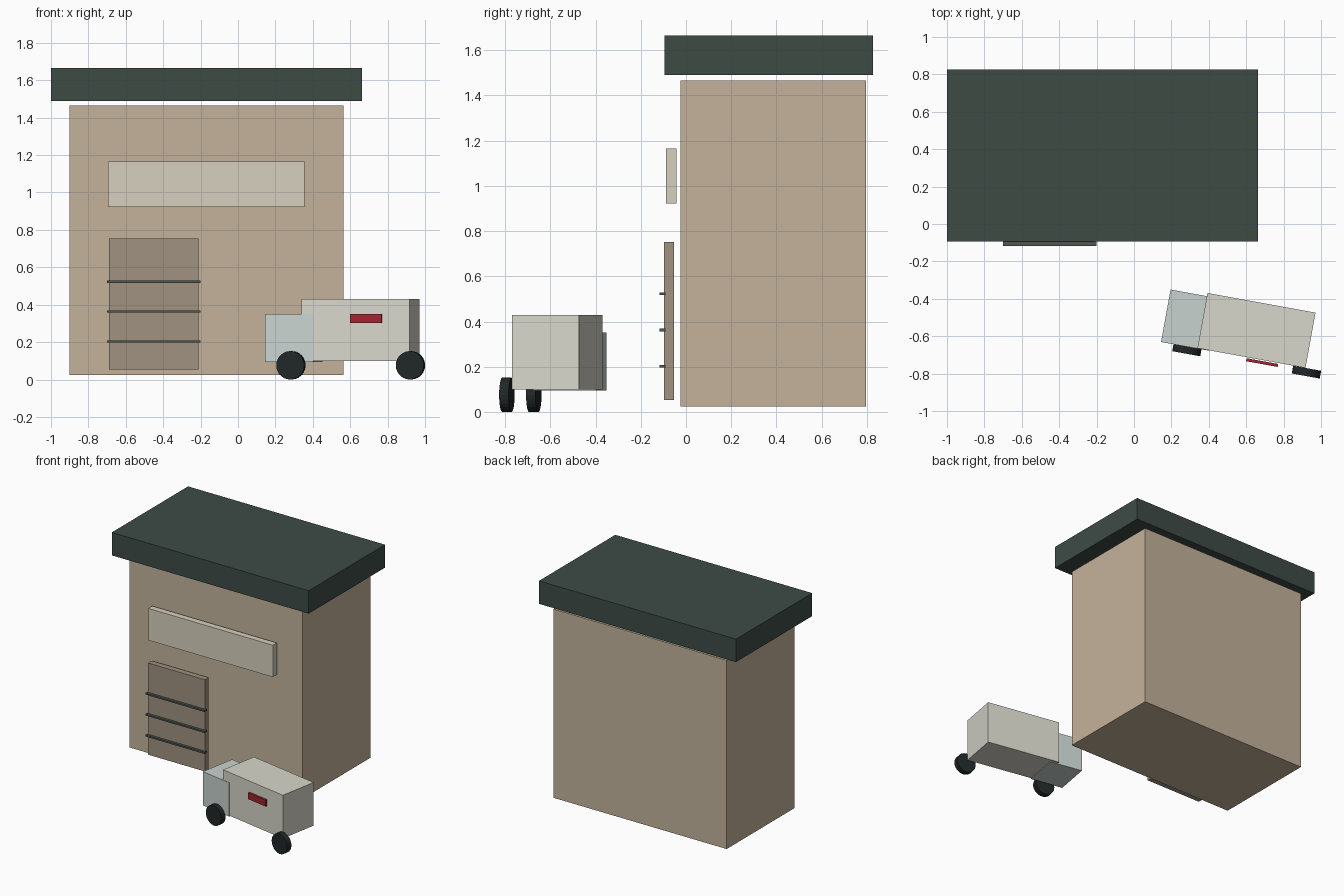
import bpy
from math import pi
from mathutils import Matrix

if "Cube" in bpy.data.objects:
    bpy.data.objects.remove(bpy.data.objects["Cube"])

TURN = -0.18  # heading of the van about z


def paint(obj, name, rgb):
    mat = bpy.data.materials.get(name) or bpy.data.materials.new(name)
    mat.diffuse_color = (*rgb, 1)
    mat.use_nodes = True
    mat.node_tree.nodes["Principled BSDF"].inputs["Base Color"].default_value = mat.diffuse_color
    obj.data.materials.append(mat)


def box(name, centre, size, colour, turn=0):
    bpy.ops.mesh.primitive_cube_add(size=1)
    obj = bpy.context.object
    obj.name = name
    obj.data.transform(Matrix.Diagonal((*size, 1)))
    obj.location = centre
    obj.rotation_euler.z = turn
    paint(obj, *colour)
    return obj


def span(name, x, y, z, colour):
    lims = (x, y, z)
    return box(name, [(a + b) / 2 for a, b in lims], [b - a for a, b in lims], colour)


WALL = ("wall_tan", (0.55, 0.45, 0.33))
ROOF = ("roof_green", (0.048, 0.07, 0.06))
SIGN = ("sign_cream", (0.67, 0.63, 0.51))
DOOR = ("door_brown", (0.35, 0.29, 0.22))
BAR = ("bar_grey", (0.08, 0.095, 0.085))
CAB = ("cab_pale_blue", (0.58, 0.65, 0.63))
CARGO = ("cargo_white", (0.69, 0.68, 0.60))
RED = ("label_red", (0.36, 0.017, 0.03))
TYRE = ("tyre_black", (0.015, 0.02, 0.02))

# Building
span("building_wall", (-0.90, 0.563), (-0.025, 0.795), (0.025, 1.465), WALL)
span("roof_slab", (-1.0, 0.663), (-0.094, 0.826), (1.49, 1.665), ROOF)
span("sign_board", (-0.695, 0.356), (-0.089, -0.041), (0.922, 1.165), SIGN)

# Shutter door with its bars
span("shutter_door", (-0.69, -0.21), (-0.097, -0.053), (0.053, 0.753), DOOR)
for i, z in enumerate((0.203, 0.363, 0.523)):
    span(f"shutter_bar_{i + 1}", (-0.70, -0.20), (-0.117, -0.091), (z - 0.006, z + 0.006), BAR)

# Delivery van
box("van_cargo", (0.655, -0.569, 0.265), (0.587, 0.30, 0.33), CARGO, TURN)
box("van_cab", (0.298, -0.514, 0.223), (0.26, 0.285, 0.257), CAB, TURN)
box("van_side_label", (0.685, -0.741, 0.326), (0.172, 0.016, 0.048), RED, TURN)

# Wheels on the near side
for name, x, y in (("front_wheel", 0.283, -0.673), ("rear_wheel", 0.922, -0.792)):
    bpy.ops.mesh.primitive_cylinder_add(vertices=24, radius=0.076, depth=0.042)
    wheel = bpy.context.object
    wheel.name = name
    wheel.data.transform(Matrix.Rotation(pi / 2, 4, "X"))
    wheel.location = (x, y, 0.076)
    wheel.rotation_euler.z = TURN
    paint(wheel, *TYRE)
